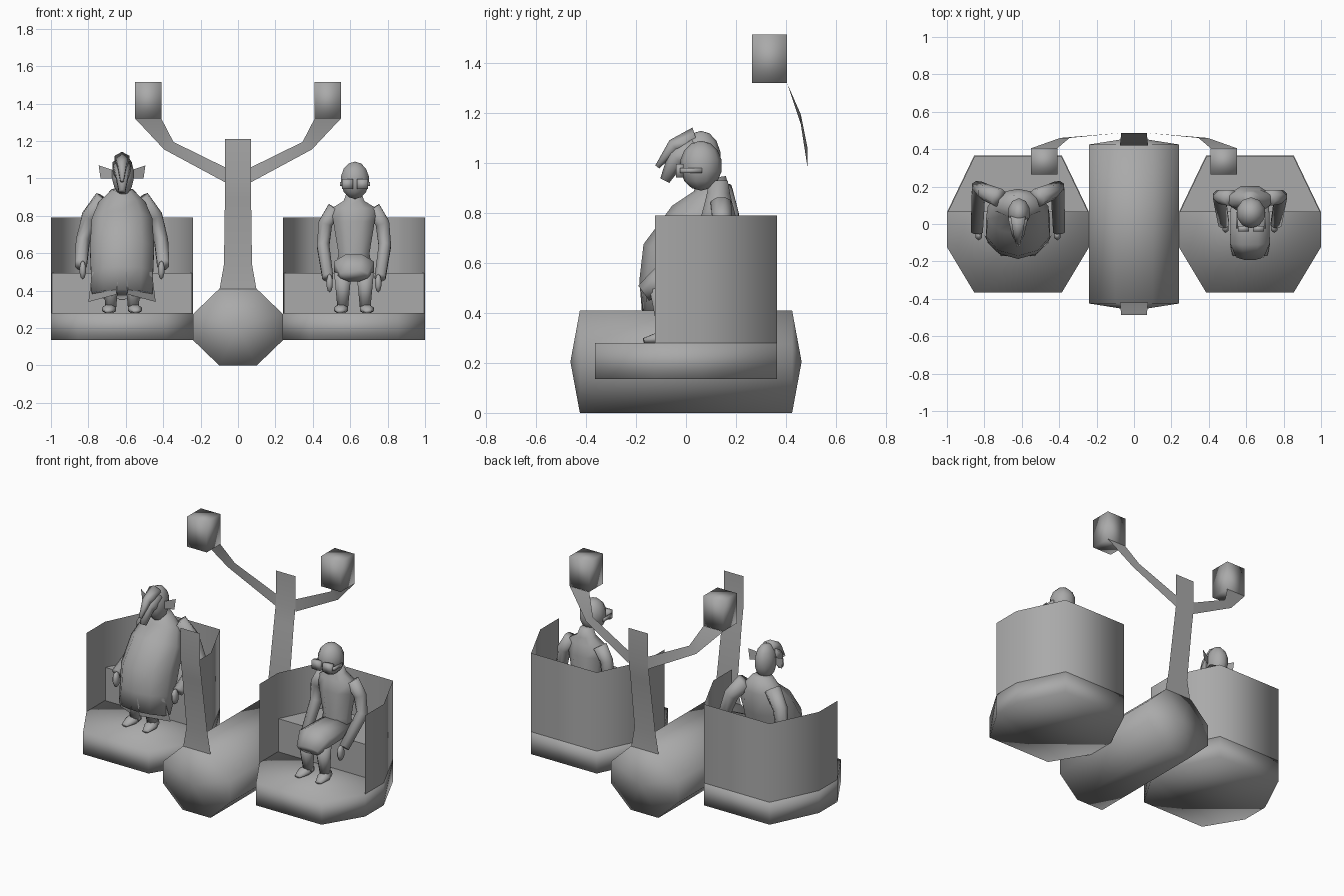
import bpy, bmesh, math
from mathutils import Vector

cube = bpy.data.objects.get("Cube")
if cube:
    bpy.data.objects.remove(cube, do_unlink=True)

plain_colour = (.4, .4, .4, 1)
grey = bpy.data.materials.new("plain grey")
grey.use_nodes = True
grey.diffuse_color = plain_colour
grey.node_tree.nodes["Principled BSDF"].inputs["Base Color"].default_value = plain_colour

sides = (("left", 1), ("right", -1))
floor_bottom, floor_top, bench_top, wall_top = .135, .28, .495, .79
pod_centre = .62


def add(name, verts, faces, smooth=True):
    mesh = bpy.data.meshes.new(name)
    mesh.from_pydata(verts, [], faces)
    bm = bmesh.new()
    bm.from_mesh(mesh)
    bmesh.ops.recalc_face_normals(bm, faces=bm.faces)
    bm.to_mesh(mesh)
    bm.free()
    mesh.materials.append(grey)
    mesh.polygons.foreach_set("use_smooth", [smooth] * len(mesh.polygons))
    obj = bpy.data.objects.new(name, mesh)
    bpy.context.collection.objects.link(obj)
    return obj


def bridge(rings, count, closed=True):
    """Quads joining consecutive rings of vertices."""
    spans = count if closed else count - 1
    return [(ring * count + i, ring * count + (i + 1) % count,
             (ring + 1) * count + (i + 1) % count, (ring + 1) * count + i)
            for ring in range(rings - 1) for i in range(spans)]


def loft(name, rings, smooth=True):
    """Closed skin through equal rings, with flat caps."""
    count = len(rings[0])
    verts = [vert for ring in rings for vert in ring]
    total = len(verts)
    caps = [tuple(range(count)), tuple(range(total - count, total))]
    return add(name, verts, bridge(len(rings), count) + caps, smooth)


def prism(name, outline, bottom, top, smooth=True):
    return loft(name, [[(x, y, z) for x, y in outline] for z in (bottom, top)], smooth)


def strip(name, first, second):
    """Thin ribbon between two edge paths."""
    return add(name, first + second, bridge(2, len(first), closed=False))


def limb(name, points, radii, count=8):
    """Tube along points; each radius is a (width, depth) pair."""
    points = [Vector(point) for point in points]
    rings = []
    for i, (point, (width, depth)) in enumerate(zip(points, radii)):
        along = (points[min(i + 1, len(points) - 1)] - points[max(i - 1, 0)]).normalized()
        across = along.cross(Vector((1, 0, 0))).normalized()
        sideways = across.cross(along)
        angles = [math.tau * (k + .5) / count for k in range(count)]
        rings.append([point + sideways * math.cos(a) * width + across * math.sin(a) * depth
                      for a in angles])
    return loft(name, rings)


def taper(name, points, start, end, count=8):
    """Round tube whose radius changes evenly from start to end."""
    steps = len(points) - 1
    radii = [start + (end - start) * i / steps for i in range(steps + 1)]
    return limb(name, points, [(radius, radius) for radius in radii], count)


def box(name, centre, size):
    x, y, z = centre
    half_x, half_y, half_z = (length / 2 for length in size)
    outline = [(x + i * half_x, y + j * half_y)
               for i, j in ((-1, -1), (1, -1), (1, 1), (-1, 1))]
    return prism(name, outline, z - half_z, z + half_z)


def blob(name, centre, radii, segments=10, rings=7):
    """Coarse smooth ellipsoid."""
    bm = bmesh.new()
    bmesh.ops.create_uvsphere(bm, u_segments=segments, v_segments=rings, radius=1)
    bmesh.ops.scale(bm, vec=radii, verts=bm.verts)
    bmesh.ops.translate(bm, vec=centre, verts=bm.verts)
    verts = [vert.co.copy() for vert in bm.verts]
    faces = [[vert.index for vert in face.verts] for face in bm.faces]
    bm.free()
    return add(name, verts, faces)


# Central octagonal barrel with shallow pointed ends
barrel_middle, barrel_end, barrel_tip = .205, .425, .463
quarter = [(.1, -barrel_middle), (.24, -.07)]
right_half = quarter + [(x, -z) for x, z in reversed(quarter)]
octagon = right_half + [(-x, -z) for x, z in right_half]
verts = [(x, y, z + barrel_middle) for y in (-barrel_end, barrel_end) for x, z in octagon]
verts += [(0, -barrel_tip, barrel_middle), (0, barrel_tip, barrel_middle)]
faces = bridge(2, 8)
for i in range(8):
    following = (i + 1) % 8
    faces += [(i, following, 16), (8 + i, 8 + following, 17)]
add("barrel", verts, faces)

# Flat poles at both ends, flared at the foot
pole = [(.1, .42, .4), (.075, .42, .54), (.07, .47, .89), (.07, .487, 1), (.07, .487, 1.21)]
for name, end in (("front_pole", -1), ("back_pole", 1)):
    strip(name, [(-x, end * y, z) for x, y, z in pole], [(x, end * y, z) for x, y, z in pole])

# Bent arms carrying lamp boxes
lower_edge = [(.07, .487, .98), (.395, .46, 1.155), (.55, .405, 1.32)]
upper_edge = [(.07, .487, 1.06), (.345, .46, 1.195), (.41, .405, 1.32)]
for name, side in sides:
    strip(name + "_arm", [(side * x, y, z) for x, y, z in lower_edge],
          [(side * x, y, z) for x, y, z in upper_edge])
    box(name + "_lamp", (side * .48, .335, 1.418), (.14, .14, .195))

# Side pods: floor, open-front wall and bench
pod_half = [(.235, -.365), (.379, -.125), (.379, .065), (.235, .365)]
for name, side in sides:
    centre = side * pod_centre
    outline = [(centre + x, y) for x, y in pod_half]
    outline += [(centre - x, y) for x, y in reversed(pod_half)]
    prism(name + "_pod_floor", outline, floor_bottom, floor_top)
    wall = outline[1:-1]
    strip(name + "_pod_wall", [(x, y, floor_top) for x, y in wall],
          [(x, y, wall_top) for x, y in wall])
    bench = [(centre + (x - centre) * .99, y * .99) for x, y in outline[2:6]]
    prism(name + "_bench", bench, floor_top, bench_top, smooth=False)


def rider_limbs(rider, centre, shoulder, elbow, wrist, arm_radius):
    """Mirrored arms, shins and feet of a seated rider."""
    for name, side in sides:
        def place(x, y, z):
            return centre + side * x, y, z
        label = rider + "_" + name
        shoulder_at, elbow_at, wrist_at = (Vector(place(*p)) for p in (shoulder, elbow, wrist))
        upper_arm = shoulder_at.lerp(elbow_at, .5) + Vector((side * .02, 0, .02))
        taper(label + "_arm", [shoulder_at, upper_arm, elbow_at, wrist_at],
              arm_radius, arm_radius * .7)
        blob(label + "_hand", wrist_at + Vector((-side * .01, -.02, -.03)), (.02, .03, .05), 6, 5)
        taper(label + "_shin", [place(.06, -.1, .5), place(.06, -.08, .3)], .05, .03)
        limb(label + "_foot", [place(.06, -.05, .31), place(.07, -.11, .3), place(.075, -.17, .29)],
             [(.03, .03), (.04, .025), (.02, .01)])


# Left rider: slim figure with goggles
rider, centre = "left_rider", pod_centre
limb(rider + "_torso",
     [(centre, .13, z) for z in (.48, .6, .77, .84, .88, .93)],
     [(.11, .08), (.09, .07), (.12, .08), (.13, .06), (.06, .05), (.04, .04)])
head = Vector((centre + .005, .06, .99))
blob(rider + "_head", head, (.08, .085, .1))
limb(rider + "_lap", [(centre, .14, .53), (centre, -.1, .53), (centre, -.17, .48)],
     [(.11, .07), (.115, .07), (.08, .04)])
rider_limbs(rider, centre, (.1, .14, .84), (.165, .15, .64), (.14, 0, .47), .045)
for name, side in sides:
    box(rider + "_" + name + "_lens", head + Vector((side * .04, -.085, -.02)), (.06, .03, .055))
    box(rider + "_" + name + "_strap", head + Vector((side * .075, -.04, -.02)), (.01, .09, .02))

# Right rider: bulky robed figure with a long snout and side ears
rider, centre = "right_rider", -pod_centre
limb(rider + "_robe",
     [(centre, y, z) for y, z in
      ((-.07, .38), (-.04, .5), (-.02, .62), (.06, .77), (.11, .87), (.1, .94))],
     [(.17, .11), (.175, .15), (.18, .16), (.17, .13), (.13, .08), (.06, .06)], 10)
blob(rider + "_head", (centre + .005, .06, 1.02), (.062, .08, .11))
taper(rider + "_snout", [(centre, .04, 1.06), (centre, -.04, 1.02), (centre, -.085, .93)], .06, .02, 6)
taper(rider + "_brow", [(centre, .04, 1.1), (centre, -.05, 1.07), (centre, -.115, .985)], .045, .01, 6)
rider_limbs(rider, centre, (.1, .14, .89), (.21, .2, .66), (.22, -.04, .54), .05)
for name, side in sides:
    label = rider + "_" + name
    ear = [(.05, .04, 1.045), (.125, .07, 1.07), (.115, .07, 1), (.05, .04, 1)]
    tail = [(.16, -.1, .5), (.18, -.06, .34), (.03, -.17, .38), (.02, -.18, .5)]
    for part, corners in (("_ear", ear), ("_coat_tail", tail)):
        add(label + part, [(centre + side * x, y, z) for x, y, z in corners], [(0, 1, 2, 3)])
